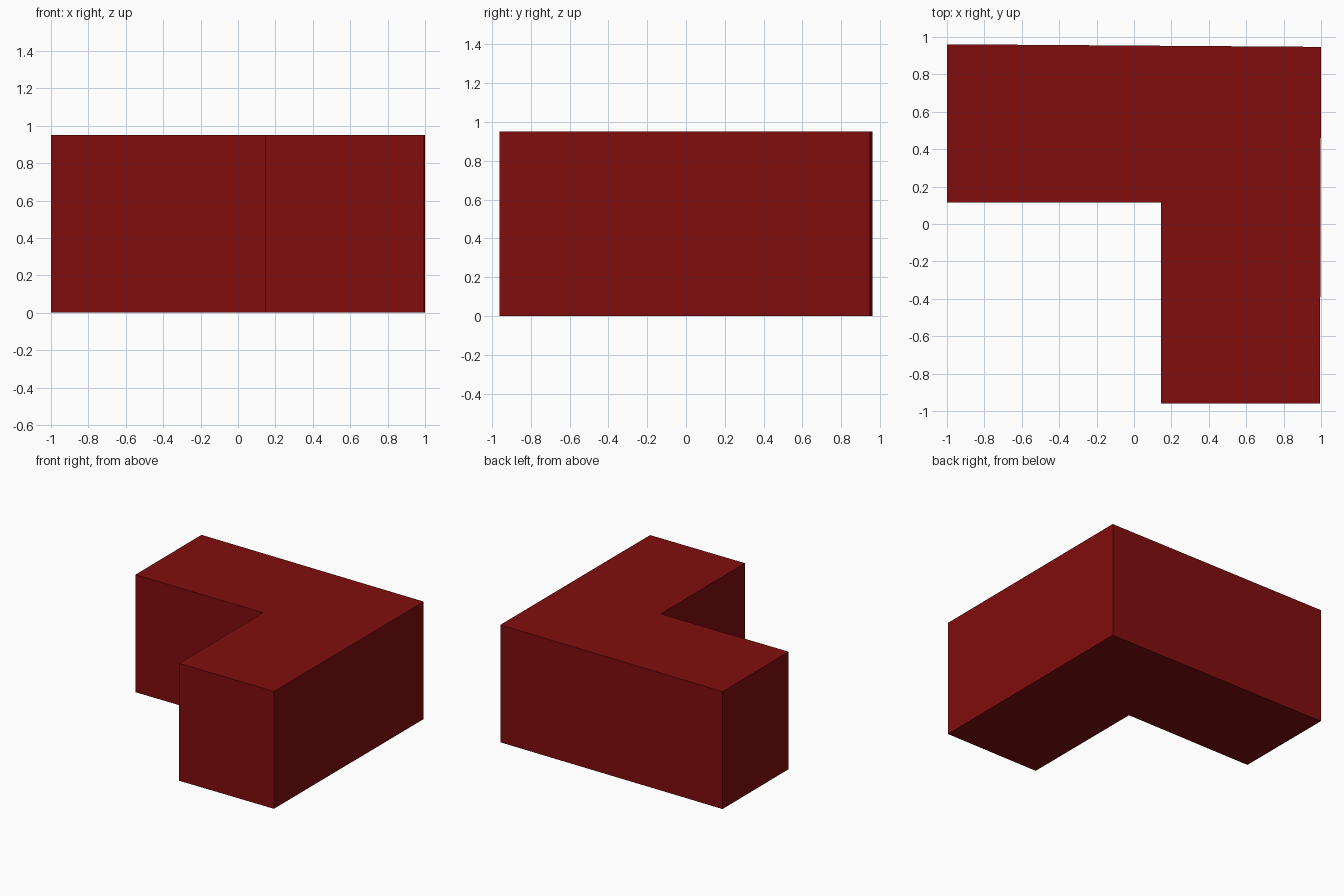
import bpy, bmesh

if "Cube" in bpy.data.objects:
    bpy.data.objects.remove(bpy.data.objects["Cube"])

HEIGHT = 0.95

# L-shaped footprint, counter-clockwise seen from above
FOOTPRINT = [(-1.0, 0.115), (0.145, 0.115), (0.145, -0.96),
             (0.994, -0.96), (1.0, 0.947), (-1.0, 0.961)]

# Extrude the footprint into a solid block
bm = bmesh.new()
base = bm.faces.new([bm.verts.new((x, y, 0)) for x, y in FOOTPRINT])
top = bmesh.ops.extrude_face_region(bm, geom=[base], use_keep_orig=True)
top_verts = [g for g in top["geom"] if isinstance(g, bmesh.types.BMVert)]
bmesh.ops.translate(bm, verts=top_verts, vec=(0, 0, HEIGHT))
bmesh.ops.recalc_face_normals(bm, faces=bm.faces)
mesh = bpy.data.meshes.new("l_shaped_block")
bm.to_mesh(mesh)
bm.free()

block = bpy.data.objects.new("l_shaped_block", mesh)
bpy.context.collection.objects.link(block)

# Dark red finish
red = bpy.data.materials.new("dark_red")
red.diffuse_color = (0.22, 0.004, 0.004, 1)
red.use_nodes = True
red.node_tree.nodes["Principled BSDF"].inputs["Base Color"].default_value = red.diffuse_color
mesh.materials.append(red)
